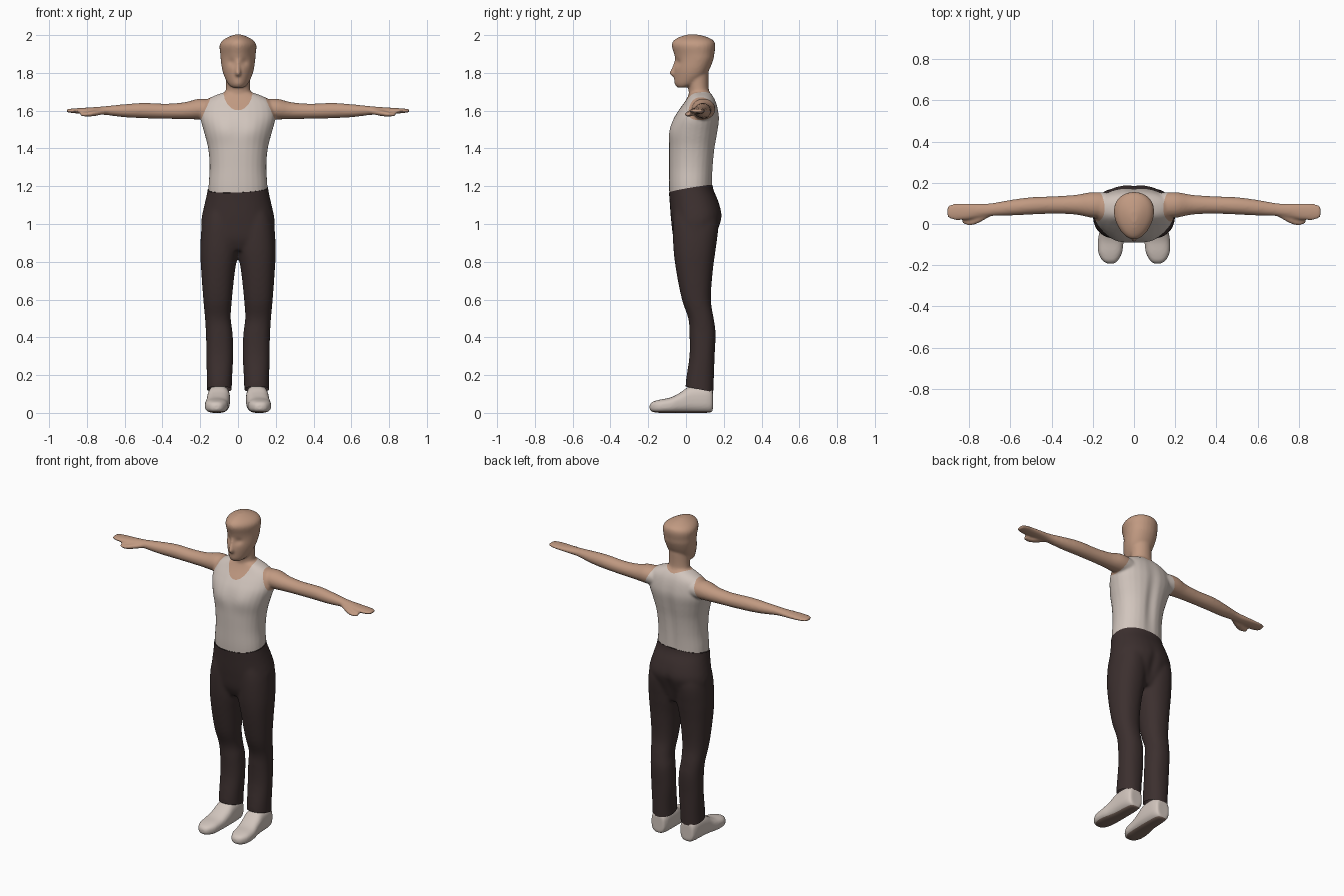
import bpy
import bmesh
from math import cos, sin, pi, exp, copysign
from mathutils import Vector

if "Cube" in bpy.data.objects:
    bpy.data.objects.remove(bpy.data.objects["Cube"], do_unlink=True)


def make_material(name, color):
    mat = bpy.data.materials.new(name)
    mat.use_nodes = True
    mat.diffuse_color = (*color, 1)
    mat.node_tree.nodes["Principled BSDF"].inputs["Base Color"].default_value = (*color, 1)
    return mat


skin = make_material("skin", (0.53, 0.32, 0.22))
cloth = make_material("off_white_cloth", (0.64, 0.56, 0.51))
dark = make_material("dark_trousers", (0.045, 0.029, 0.028))
brown = make_material("brown_sole", (0.22, 0.15, 0.12))


def spline(stations, steps=4):
    """Smoothly interpolate the stations of a loft."""
    result = []
    last = len(stations) - 1
    for i in range(last):
        p0, p1, p2, p3 = (stations[min(max(k, 0), last)] for k in range(i - 1, i + 3))
        for s in range(steps):
            t = s / steps
            result.append([
                b + t * ((c - a) / 2 + t * (a - 2.5 * b + 2 * c - d / 2
                                            + t * (1.5 * (b - c) + (d - a) / 2)))
                for a, b, c, d in zip(p0, p1, p2, p3)])
    result.append(list(stations[last]))
    return result


def loft(bm, axis, stations, side=1, power=0.9, egg=0, sides=28):
    """Closed loft; a station is (position, low, high, low, high) across the axis."""
    rings = []
    for pos, a0, a1, b0, b1 in spline(stations):
        ring = []
        for k in range(sides):
            c, s = cos(2 * pi * k / sides), sin(2 * pi * k / sides)
            c = copysign(abs(c) ** power, c) * (1 + egg * s)
            s = copysign(abs(s) ** power, s)
            co = Vector((0, 0, 0))
            co[axis] = pos
            co[(axis + 1) % 3] = (a0 + a1) / 2 + c * (a1 - a0) / 2
            co[(axis + 2) % 3] = (b0 + b1) / 2 + s * (b1 - b0) / 2
            co.x *= side
            ring.append(bm.verts.new(co))
        rings.append(ring)
    faces = [bm.faces.new((low[k - 1], low[k], high[k], high[k - 1]))
             for low, high in zip(rings, rings[1:]) for k in range(sides)]
    faces += [bm.faces.new(rings[0]), bm.faces.new(rings[-1])]
    bmesh.ops.recalc_face_normals(bm, faces=faces)


def column(bm, stations, **options):
    """Upright loft, symmetric in x: (z, half width, front, back)."""
    loft(bm, 2, [(z, -w, w, f, b) for z, w, f, b in stations], **options)


def fuse(bm, name, voxel, smoothing):
    """Blend overlapping lofts into one skin and return it for editing."""
    mesh = bpy.data.meshes.new(name)
    bm.to_mesh(mesh)
    bm.free()
    obj = bpy.data.objects.new(name, mesh)
    bpy.context.collection.objects.link(obj)
    remesh = obj.modifiers.new("blend", "REMESH")
    remesh.mode = "VOXEL"
    remesh.voxel_size = voxel
    smooth = obj.modifiers.new("soften", "SMOOTH")
    smooth.factor = 0.5
    smooth.iterations = smoothing
    graph = bpy.context.evaluated_depsgraph_get()
    obj.data = bpy.data.meshes.new_from_object(obj.evaluated_get(graph))
    obj.modifiers.clear()
    edit = bmesh.new()
    edit.from_mesh(obj.data)
    return obj, edit


def cut(bm, point, normal, within=lambda c: True, **clear):
    """Slice faces along a plane so that colour borders stay clean."""
    faces = [f for f in bm.faces if within(f.calc_center_median())]
    geom = faces + list({e for f in faces for e in f.edges})
    geom += list({v for f in faces for v in f.verts})
    bmesh.ops.bisect_plane(bm, geom=geom, plane_co=point, plane_no=normal, **clear)


def finish(obj, bm, materials, rule=lambda c: 0):
    """Colour each face by the rule on its centre and write the mesh."""
    for mat in materials:
        obj.data.materials.append(mat)
    for f in bm.faces:
        f.smooth = True
        f.material_index = rule(f.calc_center_median())
    bm.to_mesh(obj.data)
    bm.free()


def bump(v, x, z, wide, tall):
    return exp(-((abs(v.co.x) - x) / wide) ** 2 - ((v.co.z - z) / tall) ** 2)


HEM = Vector((0, 0.03, 1.187))
HEM_NORMAL = Vector((-0.04, -0.17, 1))

# Upper body: torso, neck, head, nose, arms and thumbs
bm = bmesh.new()
column(bm, [(1.1, .156, -.085, .14), (1.2, .156, -.09, .14), (1.3, .15, -.09, .145),
            (1.4, .158, -.09, .155), (1.48, .178, -.087, .168), (1.55, .197, -.068, .177),
            (1.6, .196, -.04, .172), (1.645, .18, -.008, .16), (1.675, .135, .01, .145),
            (1.7, .065, .02, .125)])
column(bm, [(1.6, .085, .01, .14), (1.67, .074, .015, .13), (1.72, .064, .012, .12),
            (1.8, .064, 0, .12)], power=1)
column(bm, [(1.722, .03, -.045, 0), (1.74, .05, -.06, .05), (1.78, .071, -.064, .1),
            (1.82, .083, -.064, .125), (1.87, .09, -.058, .145), (1.9, .092, -.063, .15),
            (1.945, .096, -.076, .156), (1.972, .08, -.065, .145), (1.992, .046, -.03, .105),
            (2.003, .015, .01, .06)], power=1, egg=.2)
column(bm, [(1.87, .008, -.06, -.03), (1.83, .012, -.074, -.03), (1.8, .017, -.087, -.03),
            (1.782, .014, -.076, -.03)], power=1)
arm = [(.1, .03, .15, 1.55, 1.655), (.2, .03, .155, 1.553, 1.664), (.28, .045, .142, 1.555, 1.645),
       (.38, .05, .135, 1.557, 1.637), (.5, .046, .13, 1.56, 1.641), (.6, .041, .117, 1.565, 1.634),
       (.7, .038, .1, 1.577, 1.624), (.76, .03, .1, 1.58, 1.619), (.82, .02, .101, 1.583, 1.615),
       (.88, .02, .098, 1.588, 1.611), (.908, .035, .085, 1.592, 1.608)]
thumb = [(.7, .035, .06, 1.583, 1.61), (.76, .002, .05, 1.571, 1.602),
         (.8, -.008, .03, 1.568, 1.592), (.835, .004, .024, 1.572, 1.586)]
for side in (1, -1):
    loft(bm, 0, arm, side, power=1)
    loft(bm, 0, thumb, side, power=1)
upper, bm = fuse(bm, "upper_body", 0.0065, 9)

# Eye sockets, chest and spine
for v in bm.verts:
    if v.co.y < 0:
        v.co.y += 0.009 * bump(v, .034, 1.855, .02, .02)
        v.co.y -= 0.008 * bump(v, .08, 1.5, .06, .06)
    elif v.co.y > 0.09 and v.co.z < 1.7:
        v.co.y -= 0.011 * bump(v, 0, 1.4, .03, .2)

# Shirt borders: hem, armholes and round neck opening
cut(bm, HEM, HEM_NORMAL, clear_inner=True)
for side in (1, -1):
    cut(bm, (side * 0.197, 0, 1.55), (side, 0, 0.45), within=lambda c: abs(c.x) < 0.3)
opening = []
for k in range(20):
    c, s = cos(pi * k / 10), sin(pi * k / 10)
    point = Vector((0.078 * c, 0.05 + 0.088 * s, 0))
    normal = Vector((c / 0.078, s / 0.088, 0)).normalized()
    opening.append((point, normal))
    cut(bm, point, normal, within=lambda c: 1.55 < c.z < 1.72 and abs(c.x) < 0.12)


def shirt_rule(c):
    sleeve = abs(c.x) + 0.45 * (c.z - 1.55) > 0.197 and c.z > 1.5
    collar = c.z > 1.55 and all((c - p).dot(n) < 0 for p, n in opening)
    return 0 if sleeve or collar or c.z > 1.7 else 1


finish(upper, bm, [skin, cloth], shirt_rule)

# Trousers: hips and two legs
bm = bmesh.new()
column(bm, [(.86, .1, -.04, .13), (.92, .185, -.066, .153), (1, .195, -.077, .182),
            (1.05, .19, -.082, .191), (1.12, .174, -.087, .172), (1.19, .16, -.092, .143),
            (1.26, .155, -.09, .14)])
leg = [(.06, .032, .165, 0, .142), (.16, .032, .165, -.002, .147), (.3, .025, .168, .018, .152),
       (.42, .028, .17, .018, .157), (.5, .038, .175, .012, .147), (.6, .032, .184, -.022, .132),
       (.75, .016, .195, -.052, .142), (.87, -.003, .2, -.067, .158), (1, 0, .19, -.07, .172),
       (1.1, .02, .16, -.06, .15)]
for side in (1, -1):
    loft(bm, 2, leg, side)
trousers, bm = fuse(bm, "trousers", 0.009, 12)
for v in bm.verts:
    if v.co.y > 0.09:
        v.co.y -= 0.01 * bump(v, 0, .98, .025, .08)
cut(bm, HEM, HEM_NORMAL, clear_outer=True)
cut(bm, (0, 0.07, 0.125), (0, 0.2, 1), clear_inner=True)
finish(trousers, bm, [dark])

# Shoes, lofted from toe to heel, with a thin sole
shoe = [(-.192, .018, .042, .098, .13), (-.178, .006, .058, .079, .153), (-.14, 0, .07, .058, .173),
        (-.08, 0, .082, .05, .175), (-.03, 0, .108, .045, .167), (.02, 0, .14, .042, .163),
        (.1, 0, .145, .045, .158), (.135, .004, .13, .055, .148), (.142, .02, .11, .065, .135)]
for name, side in (("left_shoe", 1), ("right_shoe", -1)):
    bm = bmesh.new()
    loft(bm, 1, shoe, side, power=0.75)
    obj, bm = fuse(bm, name, 0.006, 4)
    for v in bm.verts:
        v.co.z = max(v.co.z, 0)
    cut(bm, (0, 0, 0.01), (0, 0, 1))
    finish(obj, bm, [cloth, brown], lambda c: int(c.z < 0.01))
